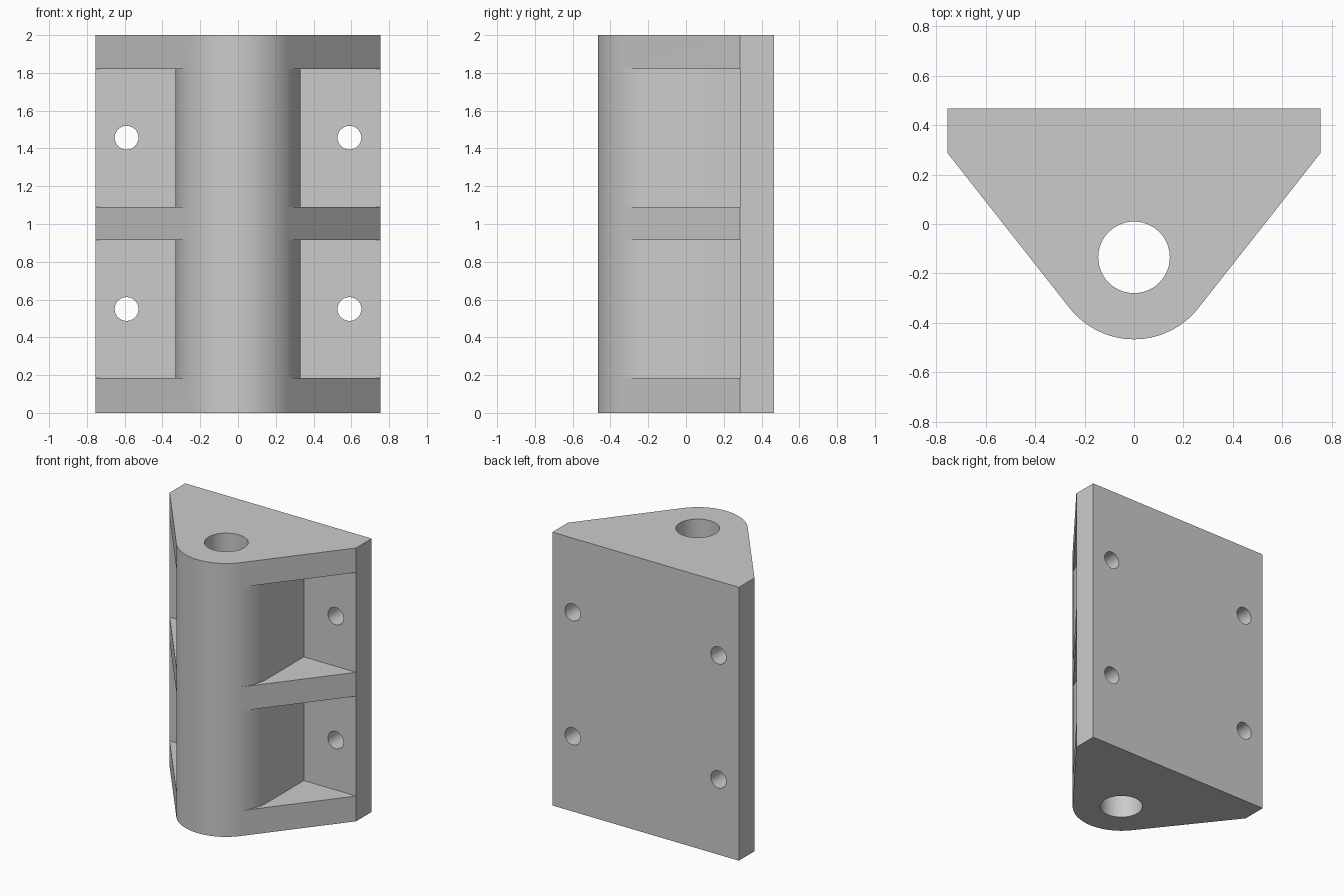
import bpy
import bmesh
from math import radians, sin, cos, acos, atan2, hypot

cube = bpy.data.objects.get("Cube")
if cube:
    bpy.data.objects.remove(cube, do_unlink=True)

HEIGHT = 2.0
HALF_W, BACK, PLATE_Y = 0.755, 0.467, 0.287
BOSS_Y, BOSS_R = -0.135, 0.332

grey = bpy.data.materials.new("light grey")
grey.use_nodes = True
colour = (0.6, 0.6, 0.6, 1)
grey.diffuse_color = colour
grey.node_tree.nodes["Principled BSDF"].inputs["Base Color"].default_value = colour


def arc(start, end, steps, radius=BOSS_R):
    """Points on a circle around the boss axis, angles in radians."""
    angles = [start + (end - start) * i / steps for i in range(steps + 1)]
    return [(radius * cos(a), BOSS_Y + radius * sin(a)) for a in angles]


def prism(name, outline, z0, z1):
    """Closed outline extruded upwards."""
    bm = bmesh.new()
    face = bm.faces.new([bm.verts.new((x, y, z0)) for x, y in outline])
    top = bmesh.ops.extrude_face_region(bm, geom=[face])["geom"]
    bmesh.ops.translate(bm, vec=(0, 0, z1 - z0),
                        verts=[v for v in top if isinstance(v, bmesh.types.BMVert)])
    bmesh.ops.recalc_face_normals(bm, faces=bm.faces)
    mesh = bpy.data.meshes.new(name)
    bm.to_mesh(mesh)
    bm.free()
    mesh.materials.append(grey)
    obj = bpy.data.objects.new(name, mesh)
    bpy.context.collection.objects.link(obj)
    return obj


def cut(target, cutter):
    """Subtract the cutter from the target and discard it."""
    bpy.context.view_layer.objects.active = target
    mod = target.modifiers.new("cut", 'BOOLEAN')
    mod.operation = 'DIFFERENCE'
    mod.solver = 'EXACT'
    mod.object = cutter
    bpy.ops.object.modifier_apply(modifier=mod.name)
    bpy.data.objects.remove(cutter, do_unlink=True)


# Solid bracket: back plate with sides tangent to the round boss
rise = PLATE_Y - BOSS_Y
tangent = atan2(rise, HALF_W) - acos(BOSS_R / hypot(HALF_W, rise))
nose = arc(radians(-180) - tangent, tangent, 32)
bracket = prism("hinge_bracket",
                [(HALF_W, PLATE_Y), (HALF_W, BACK), (-HALF_W, BACK), (-HALF_W, PLATE_Y)] + nose,
                0, HEIGHT)

# Pockets between the three webs, on both sides
start = tangent + radians(1)
pocket = arc(start, 0, 12) + [(BOSS_R, PLATE_Y), (1, PLATE_Y), (1, -0.5)]
pocket += arc(start, start, 1, 0.5)[:1]
for side in (-1, 1):
    for z0, z1 in ((0.185, 0.915), (1.09, 1.82)):
        cut(bracket, prism("pocket", [(side * x, y) for x, y in pocket], z0, z1))

# Pin bore through the boss
cut(bracket, prism("bore", arc(0, radians(352.5), 47, 0.145), -0.1, HEIGHT + 0.1))

# Screw holes through the plate
for x in (-0.59, 0.59):
    for z in (0.55, 1.457):
        bpy.ops.mesh.primitive_cylinder_add(vertices=32, radius=0.063, depth=0.5,
                                            location=(x, 0.4, z), rotation=(radians(90), 0, 0))
        hole = bpy.context.object
        hole.data.materials.append(grey)
        cut(bracket, hole)

bpy.ops.object.select_all(action='DESELECT')
bracket.select_set(True)
bpy.context.view_layer.objects.active = bracket
bpy.ops.object.shade_smooth_by_angle(angle=radians(25))
